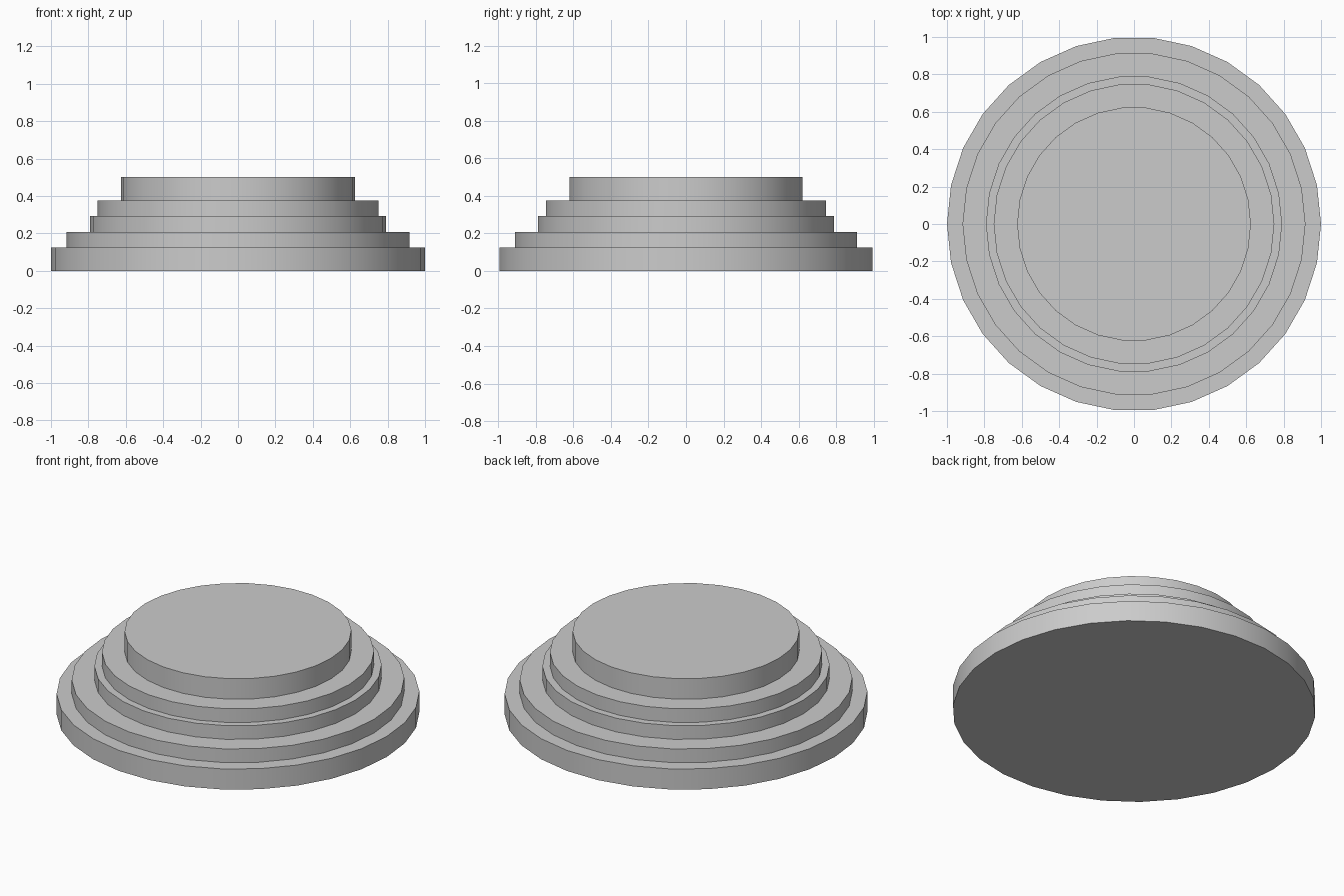
import bpy

# Remove the default cube
cube = bpy.data.objects.get("Cube")
if cube:
    bpy.data.objects.remove(cube, do_unlink=True)

UNIT = 1 / 24
SIDES = 30

grey = bpy.data.materials.new("light_grey")
grey.use_nodes = True
colour = (0.6, 0.6, 0.6, 1)
grey.diffuse_color = colour
grey.node_tree.nodes["Principled BSDF"].inputs["Base Color"].default_value = colour

# Stacked round tiers: name, radius, height
tiers = [
    ("base_tier", 24, 3),
    ("second_tier", 22, 2),
    ("third_tier", 19, 2),
    ("fourth_tier", 18, 2),
    ("top_tier", 15, 3),
]

z = 0
for name, radius, height in tiers:
    bpy.ops.mesh.primitive_cylinder_add(
        vertices=SIDES, radius=radius * UNIT, depth=height * UNIT,
        location=(0, 0, (z + height / 2) * UNIT))
    tier = bpy.context.object
    tier.name = name
    # Put a corner on the x axis
    tier.rotation_euler.z = 3.14159265 / 2
    tier.data.materials.append(grey)
    bpy.ops.object.shade_smooth_by_angle()
    z += height
